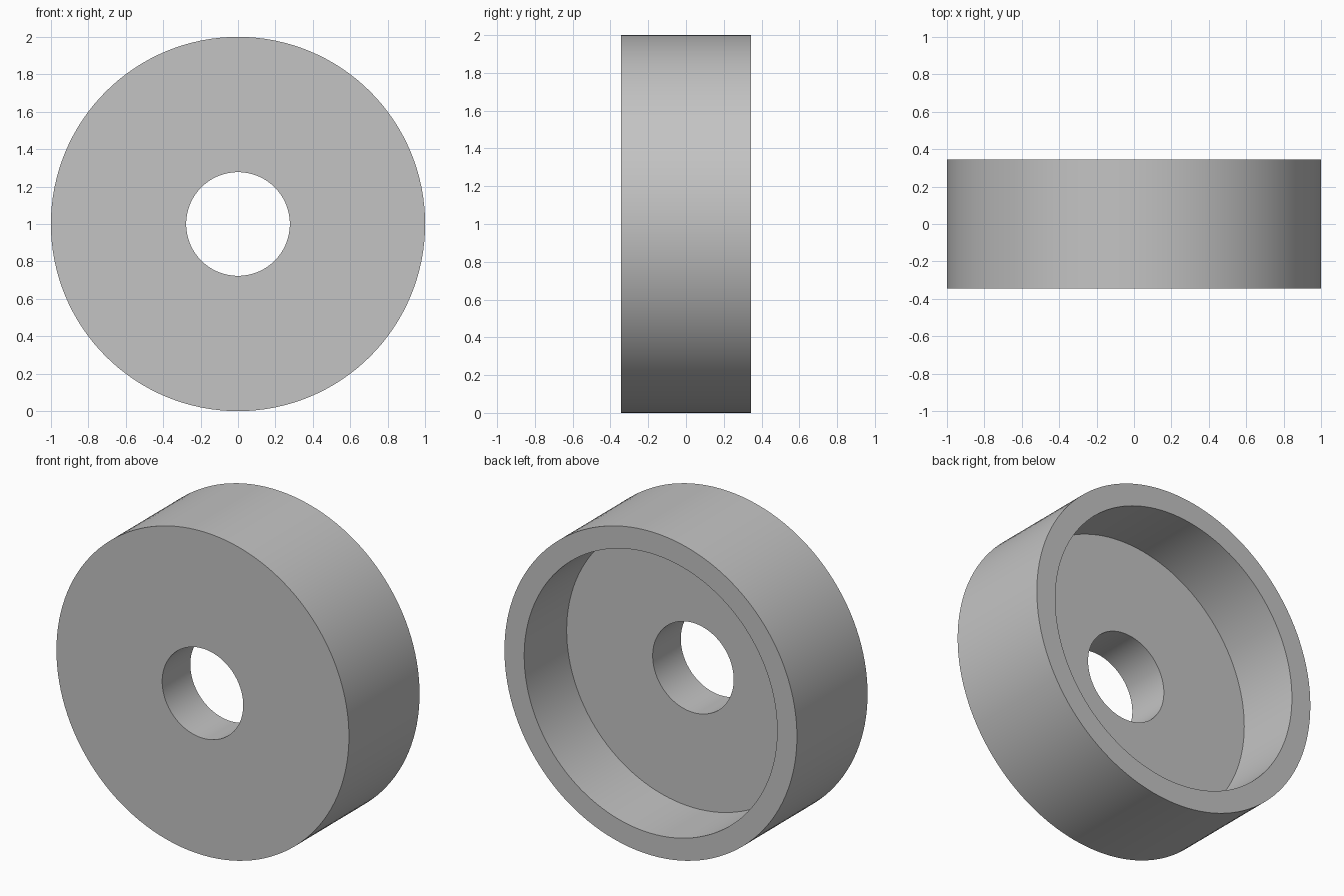
import bpy, bmesh, math
from mathutils import Matrix, Vector

cube = bpy.data.objects.get("Cube")
if cube:
    bpy.data.objects.remove(cube, do_unlink=True)

SEGMENTS = 128
OUTER, RECESS, BORE = 1.0, 0.865, 0.277
FRONT, FLOOR, BACK = -0.345, -0.07, 0.345

# Single plain grey finish
grey = bpy.data.materials.new("plain_grey")
grey.use_nodes = True
colour = (0.55, 0.55, 0.55, 1)
grey.diffuse_color = colour
grey.node_tree.nodes["Principled BSDF"].inputs["Base Color"].default_value = colour

# Closed cup profile (radius, depth), revolved around the y axis
profile = [(OUTER, FRONT), (OUTER, BACK), (RECESS, BACK),
           (RECESS, FLOOR), (BORE, FLOOR), (BORE, FRONT)]
bm = bmesh.new()
verts = [bm.verts.new((r, y, 0)) for r, y in profile]
edges = [bm.edges.new((v, verts[(i + 1) % len(verts)])) for i, v in enumerate(verts)]
bmesh.ops.spin(bm, geom=verts + edges, cent=(0, 0, 0), axis=(0, 1, 0),
               angle=math.tau, steps=SEGMENTS, use_merge=True)
bmesh.ops.remove_doubles(bm, verts=bm.verts, dist=0.0001)
bmesh.ops.recalc_face_normals(bm, faces=bm.faces)
bmesh.ops.transform(bm, matrix=Matrix.Translation(Vector((0, 0, OUTER))), verts=bm.verts)

mesh = bpy.data.meshes.new("recessed_wheel")
bm.to_mesh(mesh)
bm.free()
mesh.materials.append(grey)
wheel = bpy.data.objects.new("recessed_wheel", mesh)
bpy.context.collection.objects.link(wheel)

# Smooth walls with crisp rims
bpy.ops.object.select_all(action="DESELECT")
wheel.select_set(True)
bpy.context.view_layer.objects.active = wheel
bpy.ops.object.shade_smooth_by_angle(angle=math.radians(30))
